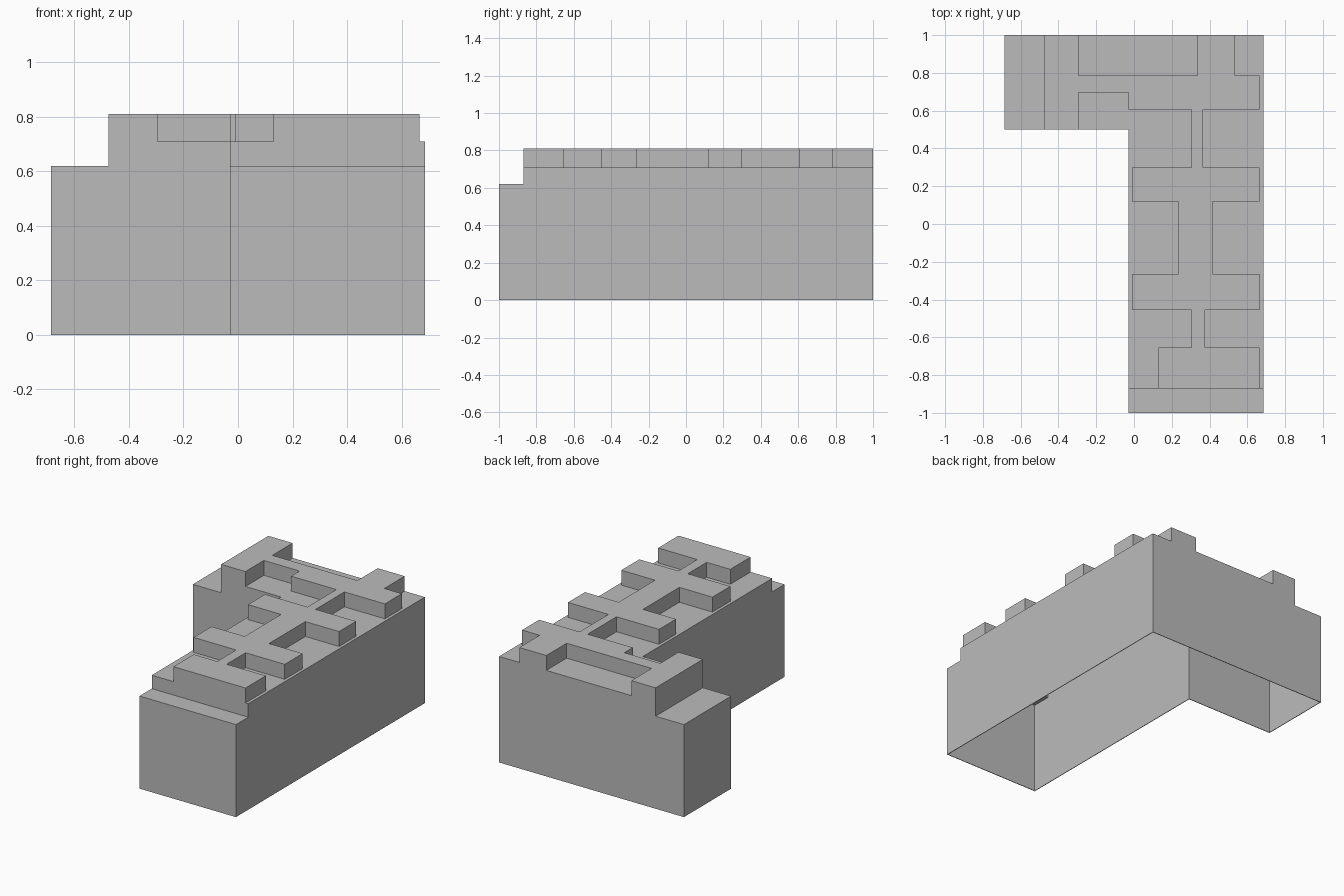
import bpy
import bmesh

old = bpy.data.objects.get("Cube")
if old:
    bpy.data.objects.remove(old, do_unlink=True)

LEVELS = [0, 0.62, 0.71, 0.81]      # ground, end shelf, deck, raised relief
LEFT, RIGHT, INNER = -0.685, 0.685, -0.03

# Plan rectangles (x0, x1, y0, y1) for each tier
footprint = [(INNER, RIGHT, -1, 1), (LEFT, INNER, 0.5, 1)]
deck = [(INNER, RIGHT, -0.87, 1), (-0.475, INNER, 0.5, 1)]
relief = [
    (0.13, 0.665, -0.87, -0.655),      # front bar
    (0.305, 0.375, -0.655, -0.455),    # neck
    (-0.01, 0.665, -0.455, -0.265),    # cross bar
    (0.235, 0.415, -0.265, 0.12),      # wide neck
    (-0.01, 0.665, 0.12, 0.3),         # cross bar
    (0.305, 0.365, 0.3, 0.605),        # neck
    (INNER, 0.665, 0.605, 0.785),      # back bar
    (-0.295, INNER, 0.695, 0.785),     # link along the wing
    (0.335, 0.535, 0.785, 1),          # back tab
    (-0.475, -0.295, 0.5, 1),          # wing end bar
]
tiers = [footprint, deck, relief]
rects = [r for tier in tiers for r in tier]
xs = sorted({x for r in rects for x in r[:2]})
ys = sorted({y for r in rects for y in r[2:]})


def tier_at(i, j):
    """Highest tier covering a plan cell; zero outside the footprint."""
    if not (0 <= i < len(xs) - 1 and 0 <= j < len(ys) - 1):
        return 0
    x, y = (xs[i] + xs[i + 1]) / 2, (ys[j] + ys[j + 1]) / 2
    best = 0
    for n, tier in enumerate(tiers, 1):
        if any(a < x < b and c < y < d for a, b, c, d in tier):
            best = n
    return best


bm = bmesh.new()


def quad(*points):
    bm.faces.new([bm.verts.new(p) for p in points])


# Stepped shell: a top per cell and a wall wherever the neighbour is lower
for i in range(len(xs) - 1):
    for j in range(len(ys) - 1):
        t = tier_at(i, j)
        if not t:
            continue
        x0, x1, y0, y1 = xs[i], xs[i + 1], ys[j], ys[j + 1]
        z = LEVELS[t]
        quad((x0, y0, z), (x1, y0, z), (x1, y1, z), (x0, y1, z))
        sides = [(0, -1, (x0, y0), (x1, y0)), (1, 0, (x1, y0), (x1, y1)),
                 (0, 1, (x1, y1), (x0, y1)), (-1, 0, (x0, y1), (x0, y0))]
        for di, dj, p, q in sides:
            for n in range(tier_at(i + di, j + dj), t):
                low, high = LEVELS[n], LEVELS[n + 1]
                quad((*p, low), (*q, low), (*q, high), (*p, high))

bmesh.ops.remove_doubles(bm, verts=bm.verts, dist=0.0001)
bmesh.ops.dissolve_limit(bm, angle_limit=0.02, verts=bm.verts, edges=bm.edges)
mesh = bpy.data.meshes.new("stepped_corner_shell")
bm.to_mesh(mesh)
bm.free()

shell = bpy.data.objects.new("stepped_corner_shell", mesh)
bpy.context.collection.objects.link(shell)

# Thin walls, open underneath
walls = shell.modifiers.new("thin_walls", "SOLIDIFY")
walls.thickness = 0.006
walls.offset = -1

grey = bpy.data.materials.new("plain_grey")
grey.use_nodes = True
colour = (0.5, 0.5, 0.5, 1)
grey.diffuse_color = colour
grey.node_tree.nodes["Principled BSDF"].inputs["Base Color"].default_value = colour
mesh.materials.append(grey)
